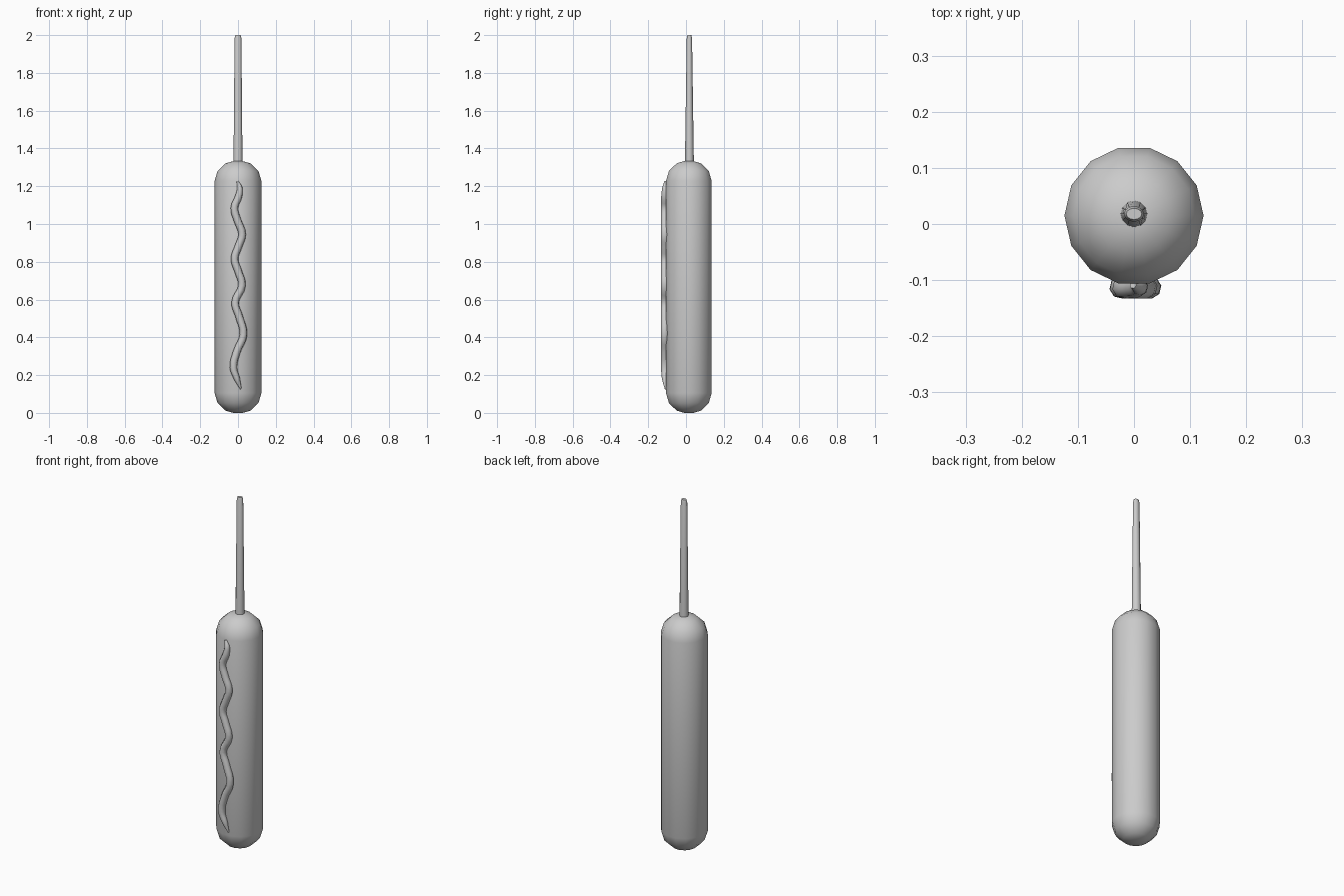
import bpy
import bmesh
from math import cos, sin, pi, radians

cube = bpy.data.objects.get("Cube")
if cube:
    bpy.data.objects.remove(cube)

AXIS_Y = 0.015

grey = bpy.data.materials.new("plain grey")
grey.use_nodes = True
grey.diffuse_color = (0.6, 0.6, 0.6, 1)
grey.node_tree.nodes["Principled BSDF"].inputs["Base Color"].default_value = (0.6, 0.6, 0.6, 1)


def loft(name, rings, sides, angle):
    """Skin elliptical rings (x, y, z, x radius, y radius) and cap both ends."""
    bm = bmesh.new()
    loops = []
    for x, y, z, rx, ry in rings:
        turns = [2 * pi * i / sides for i in range(sides)]
        loops.append([bm.verts.new((x + rx * cos(t), y + ry * sin(t), z)) for t in turns])
    for low, high in zip(loops, loops[1:]):
        for i in range(sides):
            j = (i + 1) % sides
            bm.faces.new((low[i], low[j], high[j], high[i]))
    bm.faces.new(loops[0][::-1])
    bm.faces.new(loops[-1])
    mesh = bpy.data.meshes.new(name)
    bm.to_mesh(mesh)
    bm.free()
    obj = bpy.data.objects.new(name, mesh)
    bpy.context.collection.objects.link(obj)
    finish(obj, angle)
    return obj


def finish(obj, angle):
    obj.data.materials.append(grey)
    bpy.ops.object.select_all(action="DESELECT")
    obj.select_set(True)
    bpy.context.view_layer.objects.active = obj
    bpy.ops.object.shade_smooth_by_angle(angle=radians(angle))


# Battered body: a capsule with rounded ends
cap = [(0.025, 0.0), (0.066, 0.012), (0.108, 0.052), (0.124, 0.105)]
profile = cap + [(r, 1.333 - z) for r, z in reversed(cap)]
loft("batter_body", [(0, AXIS_Y, z, r, r) for r, z in profile], 14, 50)

# Tapering stick, flattened towards its tip
loft("stick", [(0, 0.018, 1.30, 0.024, 0.024),
               (0, 0.018, 1.985, 0.018, 0.014),
               (0, 0.018, 2.0, 0.014, 0.010)], 12, 40)

# Wavy line of sauce down the front: x, z, thickness
wave = [(0.016, 0.125, 0.2), (-0.005, 0.18, 0.8), (-0.024, 0.24, 1), (-0.006, 0.325, 1),
        (0.029, 0.415, 1), (0.006, 0.51, 1), (-0.015, 0.585, 1), (0.021, 0.675, 1),
        (0.001, 0.75, 1), (-0.018, 0.815, 1), (0.002, 0.88, 1), (0.022, 0.945, 1),
        (-0.003, 1.02, 1), (-0.019, 1.085, 1), (0.003, 1.145, 0.95), (0.009, 1.19, 0.75),
        (-0.002, 1.225, 0.3)]
curve = bpy.data.curves.new("sauce_path", "CURVE")
curve.dimensions = "3D"
curve.bevel_depth = 0.02
curve.bevel_resolution = 2
curve.resolution_u = 4
curve.use_fill_caps = True
spline = curve.splines.new("BEZIER")
spline.bezier_points.add(len(wave) - 1)
for point, (x, z, thick) in zip(spline.bezier_points, wave):
    point.co = (x, -0.113 + 0.006 * (1 - thick), z)
    point.radius = thick
    point.handle_left_type = point.handle_right_type = "AUTO"
path = bpy.data.objects.new("sauce_path", curve)
bpy.context.collection.objects.link(path)
bpy.context.view_layer.update()
mesh = bpy.data.meshes.new_from_object(path.evaluated_get(bpy.context.evaluated_depsgraph_get()))
bpy.data.objects.remove(path)
sauce = bpy.data.objects.new("sauce_squiggle", mesh)
bpy.context.collection.objects.link(sauce)
mesh.materials.clear()
finish(sauce, 60)
